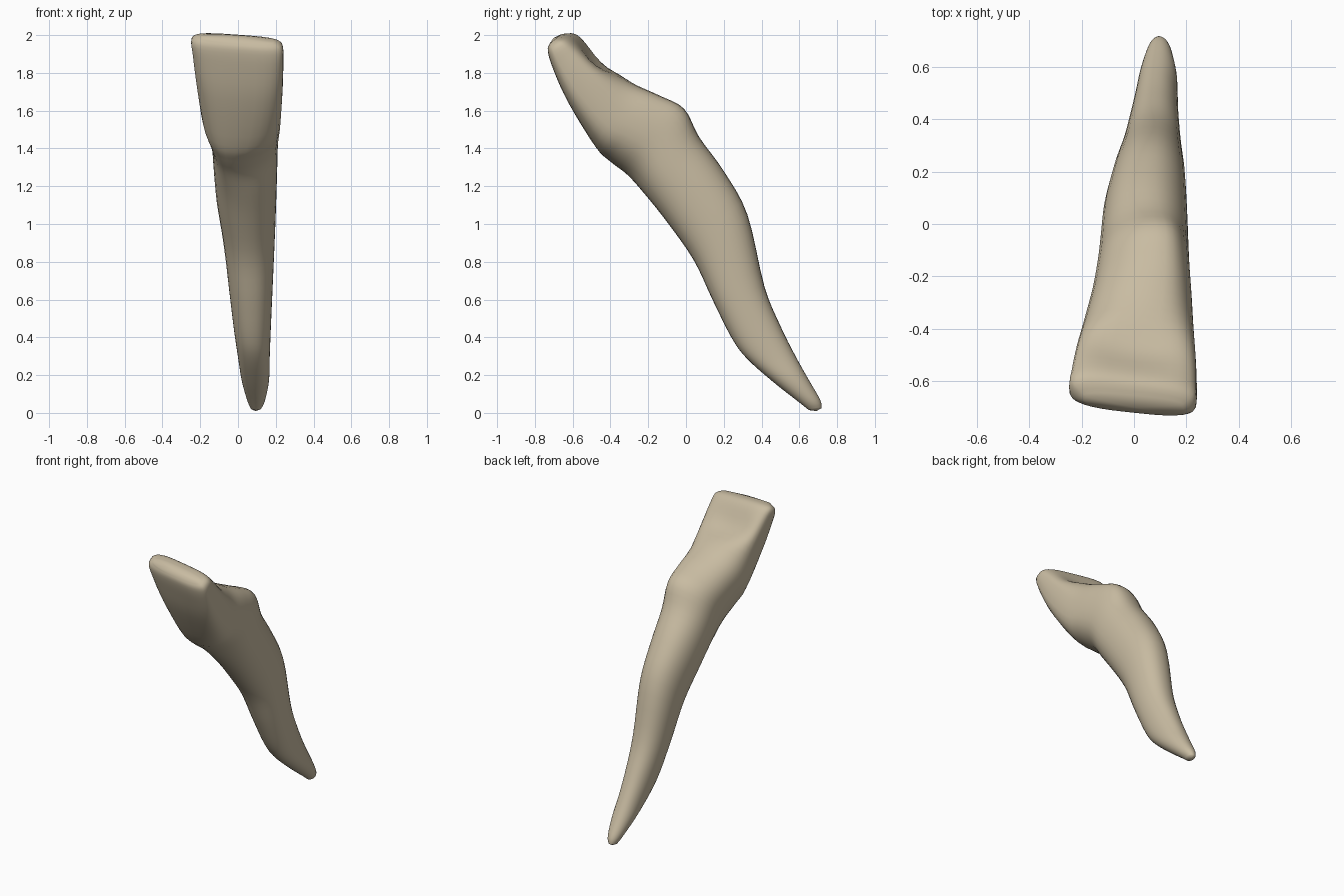
import bpy
import bmesh
import math
from mathutils import Vector

default_cube = bpy.data.objects.get("Cube")
if default_cube:
    bpy.data.objects.remove(default_cube, do_unlink=True)

SIDES = 32
STEPS = 4

# Sections from biting edge to root tip:
# front y, front z, back y, back z, min x, max x, squareness, twist
SECTIONS = [
    (-.715, 1.96, -.665, 2.0, -.19, .19, 2.6, .12),
    (-.72, 1.92, -.60, 2.0, -.245, .235, 3.2, .13),
    (-.69, 1.82, -.53, 1.95, -.24, .24, 3.4, .13),
    (-.62, 1.65, -.41, 1.84, -.22, .237, 3.2, .1),
    (-.48, 1.41, -.29, 1.75, -.19, .227, 2.6, .05),
    (-.40, 1.33, -.14, 1.68, -.16, .22, 2.3, 0),
    (-.31, 1.26, -.01, 1.61, -.14, .212, 2.2, 0),
    (-.22, 1.16, .07, 1.46, -.13, .208, 2.2, 0),
    (-.10, 1.01, .20, 1.28, -.115, .203, 2.2, 0),
    (.04, .81, .325, 1.05, -.08, .195, 2.2, 0),
    (.14, .60, .415, .67, -.045, .182, 2.2, 0),
    (.24, .40, .50, .46, -.02, .173, 2.2, 0),
    (.32, .29, .58, .30, 0, .168, 2.2, 0),
    (.46, .165, .65, .175, .02, .164, 2.1, 0),
    (.60, .055, .71, .07, .05, .142, 2, 0),
    (.65, .015, .718, .025, .07, .12, 2, 0),
]


def catmull(a, b, c, d, t):
    return 0.5 * (2 * b + (c - a) * t + (2 * a - 5 * b + 4 * c - d) * t * t
                  + (3 * b - a - 3 * c + d) * t ** 3)


def smooth_sections(rows):
    """Fill in sections between the given ones."""
    result = []
    last = len(rows) - 1
    for i in range(last):
        four = [rows[max(0, min(last, i + k))] for k in (-1, 0, 1, 2)]
        for s in range(STEPS):
            result.append([catmull(*vals, s / STEPS) for vals in zip(*four)])
    return result + [list(rows[-1])]


def bump(value, centre, width):
    return math.exp(-((value - centre) / width) ** 2)


def section_ring(row):
    """A rounded cross-section with a hollow tongue side on the crown."""
    fy, fz, by, bz, x0, x1, power, twist = row
    front, back = Vector((0, fy, fz)), Vector((0, by, bz))
    middle, half = (front + back) / 2, (back - front) / 2
    xc, xr = (x0 + x1) / 2, (x1 - x0) / 2
    neck = bump(middle.z, 1.47, .16)
    hollow = .04 * bump(middle.z, 1.8, .1)
    ring = []
    for k in range(SIDES):
        angle = math.tau * k / SIDES
        c, s = math.cos(angle), math.sin(angle)
        u = math.copysign(abs(c) ** (2 / power), c)
        v = math.copysign(abs(s) ** (2 / power), s)
        point = middle + half * v
        point.x = xc + xr * u + .05 * neck * v * (1 - u * u)
        # Swing the crown so its right side sits further back
        point -= half.normalized() * twist * xr * u
        if v > 0:
            point -= half.normalized() * hollow * (1 - u * u) * v
        ring.append(point)
    return ring


# Tooth: one continuous loft with rounded ends
bm = bmesh.new()
rings = [[bm.verts.new(p) for p in section_ring(row)]
         for row in smooth_sections(SECTIONS)]
for lower, upper in zip(rings, rings[1:]):
    for k in range(SIDES):
        n = (k + 1) % SIDES
        bm.faces.new((lower[k], lower[n], upper[n], upper[k]))

for ring, inner, push in ((rings[0], rings[1], .012), (rings[-1], rings[-2], .012)):
    centre = sum((v.co for v in ring), Vector()) / SIDES
    outward = centre - sum((v.co for v in inner), Vector()) / SIDES
    tip = bm.verts.new(centre + outward.normalized() * push)
    for k in range(SIDES):
        bm.faces.new((ring[k], ring[(k + 1) % SIDES], tip))

bmesh.ops.recalc_face_normals(bm, faces=bm.faces)
mesh = bpy.data.meshes.new("tooth")
bm.to_mesh(mesh)
bm.free()
mesh.shade_smooth()

tooth = bpy.data.objects.new("tooth", mesh)
bpy.context.collection.objects.link(tooth)

# Ivory colour
ivory = bpy.data.materials.new("ivory")
ivory.use_nodes = True
colour = (.58, .50, .36, 1)
ivory.diffuse_color = colour
ivory.node_tree.nodes["Principled BSDF"].inputs["Base Color"].default_value = colour
mesh.materials.append(ivory)
